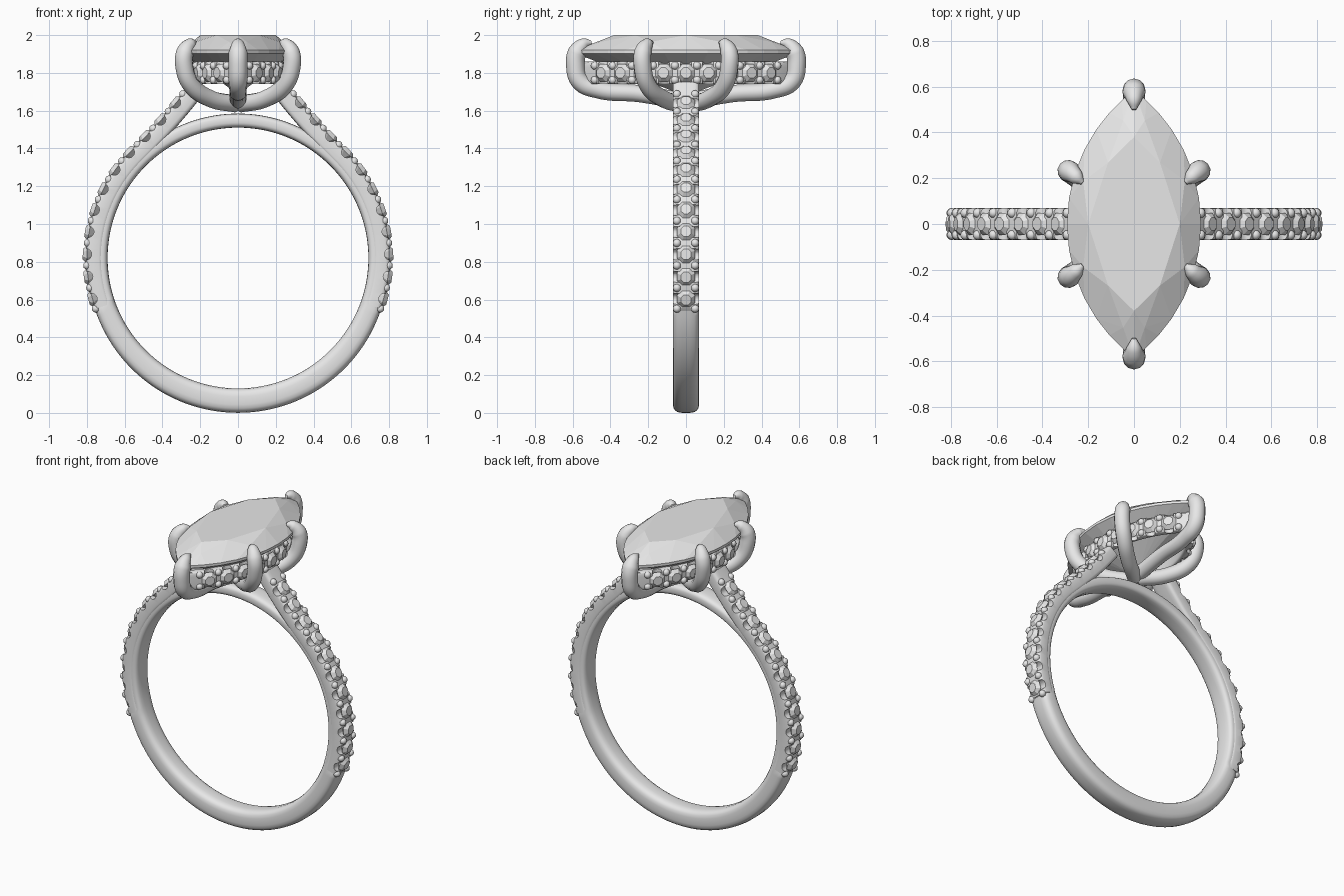
import bpy, bmesh, math
from mathutils import Vector, Matrix
from mathutils.geometry import interpolate_bezier

if "Cube" in bpy.data.objects:
    bpy.data.objects.remove(bpy.data.objects["Cube"])

grey = bpy.data.materials.new("light_grey")
grey.use_nodes = True
grey.diffuse_color = (0.8, 0.8, 0.8, 1)
grey.node_tree.nodes["Principled BSDF"].inputs["Base Color"].default_value = (0.8, 0.8, 0.8, 1)

CENTRE_Z = 0.82
INNER_R = 0.69
CREST_R = 0.805


def activate(obj):
    bpy.ops.object.select_all(action='DESELECT')
    obj.select_set(True)
    bpy.context.view_layer.objects.active = obj


def finish(bm, name, smooth=False):
    bmesh.ops.recalc_face_normals(bm, faces=bm.faces)
    mesh = bpy.data.meshes.new(name)
    bm.to_mesh(mesh)
    bm.free()
    mesh.materials.append(grey)
    obj = bpy.data.objects.new(name, mesh)
    bpy.context.collection.objects.link(obj)
    if smooth:
        smooth_edges(obj)
    return obj


def smooth_edges(obj):
    activate(obj)
    bpy.ops.object.shade_smooth_by_angle(angle=math.radians(40))


def mirror_x(obj):
    mod = obj.modifiers.new("Mirror", 'MIRROR')
    mod.use_mirror_merge = False


def section(centre, u, v, hu, hv, power, count=20):
    """Rounded rectangle cross-section in the plane of u and v."""
    ring = []
    for i in range(count):
        a = math.tau * (i + 0.5) / count
        c, s = math.cos(a), math.sin(a)
        ring.append(centre + u * hu * math.copysign(abs(c) ** power, c)
                    + v * hv * math.copysign(abs(s) ** power, s))
    return ring


def loft(rings, closed):
    bm = bmesh.new()
    loops = [[bm.verts.new(p) for p in ring] for ring in rings]
    n = len(loops[0])
    pairs = list(zip(loops, loops[1:]))
    if closed:
        pairs.append((loops[-1], loops[0]))
    else:
        bm.faces.new(loops[0])
        bm.faces.new(loops[-1])
    for a, b in pairs:
        for i in range(n):
            j = (i + 1) % n
            bm.faces.new((a[i], a[j], b[j], b[i]))
    return bm


def along(points, dist):
    """Position and direction at a distance along a polyline."""
    for a, b in zip(points, points[1:]):
        step = (b - a).length
        if dist <= step:
            break
        dist -= step
    return a.lerp(b, min(dist / step, 1)), (b - a).normalized()


def path_length(points):
    return sum((b - a).length for a, b in zip(points, points[1:]))


def pave_strip(name, crest, across, width, depth, start, pitch, count):
    """Scalloped metal strip with a row of stones and beads, mirrored in x."""
    total = path_length(crest)
    rings = []
    for i in range(61):
        p, t = along(crest, total * i / 60)
        n = across.cross(t)
        rings.append(section(p - n * depth / 2, n, across, depth / 2, width / 2, 0.4))
    strip = finish(loft(rings, False), name)

    cuts, stones, beads = bmesh.new(), bmesh.new(), bmesh.new()
    for i in range(count):
        p, t = along(crest, start + pitch * i)
        n = across.cross(t)
        frame = Matrix((across, t, n)).transposed().to_4x4()
        place = Matrix.Translation(p) @ frame
        bmesh.ops.create_cone(cuts, cap_ends=True, segments=16, radius1=0.03, radius2=0.03, depth=0.3,
                              matrix=place @ Matrix.Rotation(math.pi / 2, 4, 'Y'))
        turn = Matrix.Rotation(math.pi / 8, 4, 'Z')
        bmesh.ops.create_cone(stones, cap_ends=True, segments=8, radius1=0.052, radius2=0.03, depth=0.022,
                              matrix=place @ Matrix.Translation((0, 0, 0.006)) @ turn)
        bmesh.ops.create_cone(stones, cap_ends=True, segments=8, radius1=0.006, radius2=0.052, depth=0.04,
                              matrix=place @ Matrix.Translation((0, 0, -0.025)) @ turn)
    for i in range(count + 1):
        p, t = along(crest, max(start + pitch * (i - 0.5), 0))
        for side in (-1, 1):
            spot = p + across * side * (width / 2 - 0.022) - across.cross(t) * 0.006
            bmesh.ops.create_icosphere(beads, subdivisions=2, radius=0.022,
                                       matrix=Matrix.Translation(spot))

    # Cut the scallops, then discard the cutter
    cutter = finish(cuts, name + "_cutter")
    cutter.hide_render = True
    mod = strip.modifiers.new("Scallops", 'BOOLEAN')
    mod.operation = 'DIFFERENCE'
    mod.solver = 'EXACT'
    mod.object = cutter
    activate(strip)
    bpy.ops.object.modifier_apply(modifier=mod.name)
    bpy.data.objects.remove(cutter)
    smooth_edges(strip)
    for obj in (strip, finish(stones, name + "_stones"), finish(beads, name + "_beads", True)):
        mirror_x(obj)


def marquise(t, w, l, z):
    """Point on a pointed oval made of two arcs."""
    r = (l * l + w * w) / (2 * w)
    y = l * math.sin(t)
    x = math.sqrt(r * r - y * y) - (r - w)
    return Vector((math.copysign(x, math.cos(t)), y, z))


# Finger band: plain and thicker below, thinner under the stone-set shoulders
rings = []
for i in range(144):
    a = math.tau * i / 144
    out = Vector((math.cos(a), 0, math.sin(a)))
    low = math.sin(a) < -0.335
    outer = CREST_R + 0.015 * max(0, -math.sin(a) - 0.335) / 0.665 if low else 0.765
    mid = Vector((0, 0, CENTRE_Z)) + out * (outer + INNER_R) / 2
    rings.append(section(mid, out, Vector((0, 1, 0)), (outer - INNER_R) / 2,
                         0.07 if low else 0.067, 0.6))
finish(loft(rings, True), "finger_band", True)

# Shoulders: follow the band, then rise to the setting
crest = []
for i in range(41):
    a = math.radians(-19.6 + 64.6 * i / 40)
    crest.append(Vector((CREST_R * math.cos(a), 0, CENTRE_Z + CREST_R * math.sin(a))))
end = Vector((0.235, 0, 1.77))
rise = interpolate_bezier(crest[-1], crest[-1] + Vector((-0.12, 0, 0.12)),
                          end + Vector((0.1, 0, -0.14)), end, 14)
pave_strip("shoulder", crest + rise[1:], Vector((0, 1, 0)), 0.14, 0.09, 0.055, 0.12, 11)

# Pointed oval rail under the main stone
rail = [marquise(math.pi * (i / 48 - 0.5), 0.245, 0.55, 1.8) for i in range(49)]
pitch = 0.118
pave_strip("basket_rail", rail, Vector((0, 0, -1)), 0.12, 0.05,
           path_length(rail) / 2 - 4 * pitch, pitch, 9)

# Main stone: table, crown, girdle and pavilion as a faceted hull
bm = bmesh.new()
for count, shift, w, l, z in ((8, 0, 0.2, 0.38, 2.0), (8, 0.5, 0.252, 0.49, 1.964),
                              (32, 0, 0.293, 0.585, 1.92), (32, 0, 0.293, 0.585, 1.903),
                              (8, 0, 0.02, 0.06, 1.7)):
    for i in range(count):
        bm.verts.new(marquise(math.tau * (i + shift) / count, w, l, z))
bmesh.ops.remove_doubles(bm, verts=bm.verts, dist=0.0005)
bmesh.ops.convex_hull(bm, input=bm.verts)
finish(bm, "main_stone")


# Claws: tapered tips over the stone, curving down to a shared base
def claw(name, points, sx, sy):
    curve = bpy.data.curves.new(name, 'CURVE')
    curve.dimensions = '3D'
    curve.bevel_depth = 1
    curve.bevel_resolution = 4
    curve.resolution_u = 8
    curve.use_fill_caps = True
    spline = curve.splines.new('BEZIER')
    spline.bezier_points.add(len(points) - 1)
    for bp, (x, y, z, r) in zip(spline.bezier_points, points):
        bp.co = (x * sx, y * sy, z)
        bp.radius = r
        bp.handle_left_type = bp.handle_right_type = 'AUTO'
    curve.materials.append(grey)
    bpy.context.collection.objects.link(bpy.data.objects.new(name, curve))


side_claw = [(0.225, 0.18, 1.962, 0.01), (0.25, 0.203, 1.953, 0.033), (0.28, 0.228, 1.91, 0.047),
             (0.285, 0.23, 1.84, 0.048), (0.25, 0.205, 1.74, 0.047), (0.15, 0.125, 1.665, 0.046),
             (0.01, 0.02, 1.635, 0.045)]
end_claw = [(0, 0.5, 1.962, 0.01), (0, 0.54, 1.952, 0.033), (0, 0.575, 1.91, 0.05),
            (0, 0.585, 1.84, 0.05), (0, 0.56, 1.755, 0.049), (0, 0.47, 1.712, 0.046),
            (0, 0.25, 1.69, 0.045), (0, 0.1, 1.665, 0.045), (0, 0, 1.645, 0.045)]
for sy, where in ((-1, "front"), (1, "back")):
    claw(where + "_end_claw", end_claw, 1, sy)
    for sx, side in ((1, "left"), (-1, "right")):
        claw(where + "_" + side + "_claw", side_claw, sx, sy)
